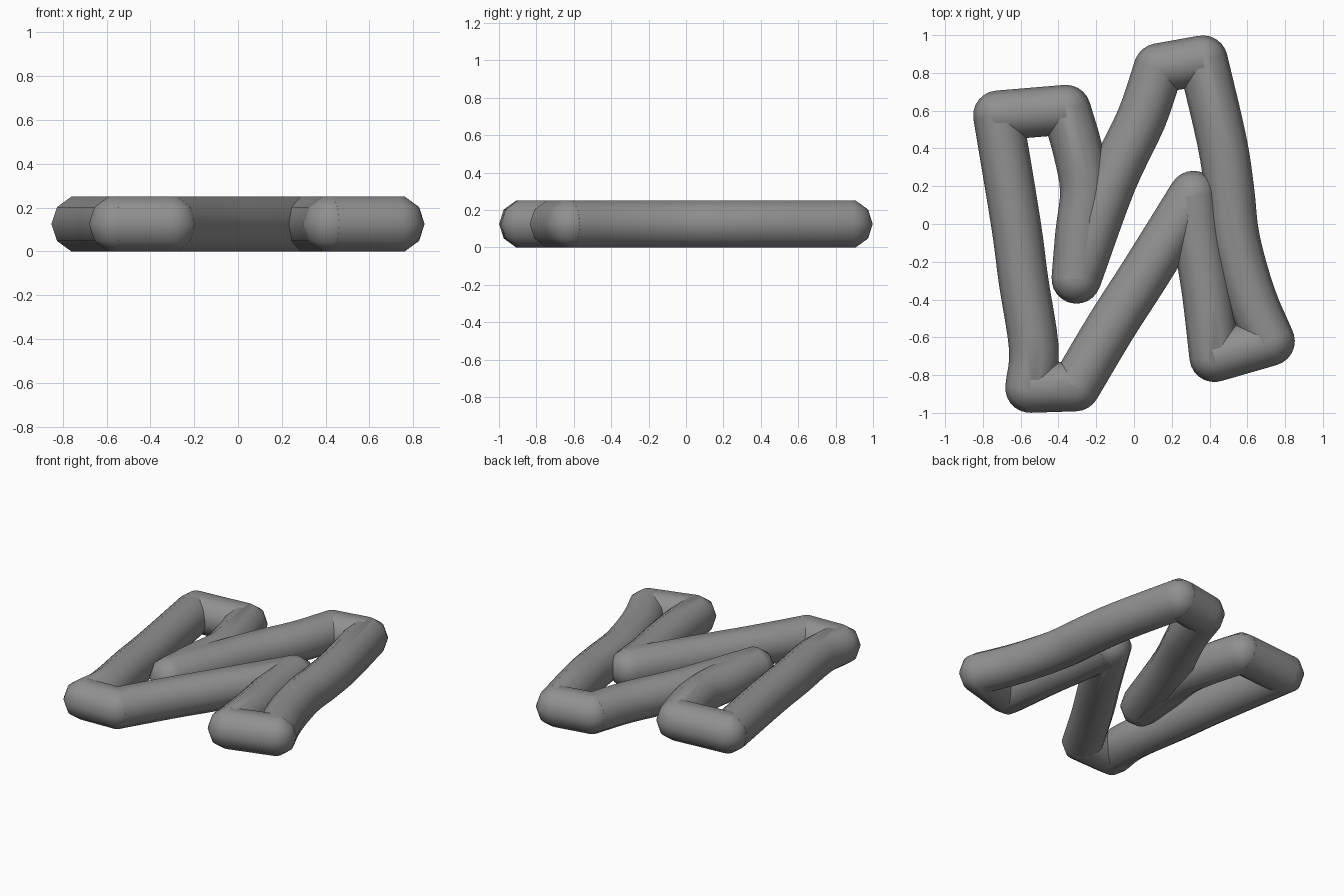
import bpy, bmesh, math
from mathutils import Vector

if "Cube" in bpy.data.objects:
    bpy.data.objects.remove(bpy.data.objects["Cube"])

R = 0.1315                                # tube radius (ten-sided section)
LEVELS = [math.radians(a) for a in (-72, -36, 0, 36, 72)]

dark = bpy.data.materials.new("dark_grey")
dark.diffuse_color = (0.28, 0.28, 0.28, 1)
dark.use_nodes = True
dark.node_tree.nodes["Principled BSDF"].inputs["Base Color"].default_value = dark.diffuse_color


def smooth_path(pts, steps=4):
    """Catmull-Rom resampling of a centre line."""
    p = [Vector(q) for q in pts]
    p = [2 * p[0] - p[1]] + p + [2 * p[-1] - p[-2]]
    out = []
    for i in range(1, len(p) - 2):
        a, b, c, d = p[i - 1:i + 3]
        for k in range(steps):
            t = k / steps
            out.append(0.5 * (2 * b + (c - a) * t + (2 * a - 5 * b + 4 * c - d) * t * t
                              + (3 * b - a - 3 * c + d) * t ** 3))
    return out + [p[-2]]


def outline(path, d, arc=12):
    """Offset outline of the path: rounded at its start, straight at its end."""
    left, right = [], []
    for i, q in enumerate(path):
        t = (path[min(i + 1, len(path) - 1)] - path[max(i - 1, 0)]).normalized()
        n = Vector((-t.y, t.x)) * d
        left.append(q + n)
        right.append(q - n)
    n0 = left[0] - path[0]
    base = math.atan2(n0.y, n0.x)
    cap = []
    for k in range(1, arc):
        a = base + math.pi * k / arc
        cap.append(path[0] + Vector((math.cos(a), math.sin(a))) * d)
    return left[::-1] + cap + right


def tube(name, pts):
    path = smooth_path(pts)
    bm = bmesh.new()
    rings = []
    for a in LEVELS:
        z = 0.125 + R * math.sin(a)
        rings.append([bm.verts.new((q.x, q.y, z)) for q in outline(path, R * math.cos(a))])
    n = len(rings[0])
    for lo, hi in zip(rings, rings[1:]):
        for i in range(n):
            j = (i + 1) % n
            bm.faces.new((lo[i], lo[j], hi[j], hi[i]))
    bm.faces.new(rings[0][::-1])
    bm.faces.new(rings[-1])
    bmesh.ops.recalc_face_normals(bm, faces=bm.faces)
    me = bpy.data.meshes.new(name)
    bm.to_mesh(me)
    bm.free()
    me.materials.append(dark)
    ob = bpy.data.objects.new(name, me)
    bpy.context.collection.objects.link(ob)
    bpy.ops.object.select_all(action='DESELECT')
    ob.select_set(True)
    bpy.context.view_layer.objects.active = ob
    bpy.ops.object.shade_smooth_by_angle(angle=math.radians(45))


# Stretches of the closed zigzag; each runs on to the start of the next
STRETCHES = [
    ("left_top_bar", [(-0.72, 0.575)]),
    ("left_inner_leg", [(-0.36, 0.605), (-0.30, 0.40), (-0.26, 0.18), (-0.285, -0.05)]),
    ("left_diagonal", [(-0.305, -0.29), (-0.12, 0.22), (0.04, 0.56)]),
    ("top_bar", [(0.13, 0.825)]),
    ("right_leg", [(0.365, 0.867), (0.465, 0.44), (0.505, 0.18), (0.535, -0.08), (0.62, -0.385)]),
    ("right_bottom_bar", [(0.72, -0.62)]),
    ("right_inner_leg", [(0.425, -0.705), (0.385, -0.36), (0.34, -0.08)]),
    ("right_diagonal", [(0.315, 0.15), (0.06, -0.26), (-0.12, -0.54)]),
    ("bottom_bar", [(-0.31, -0.86)]),
    ("left_leg", [(-0.55, -0.868), (-0.53, -0.66), (-0.585, -0.30), (-0.625, 0.0)]),
]
for i, (name, pts) in enumerate(STRETCHES):
    tube(name, pts + [STRETCHES[(i + 1) % len(STRETCHES)][1][0]])
